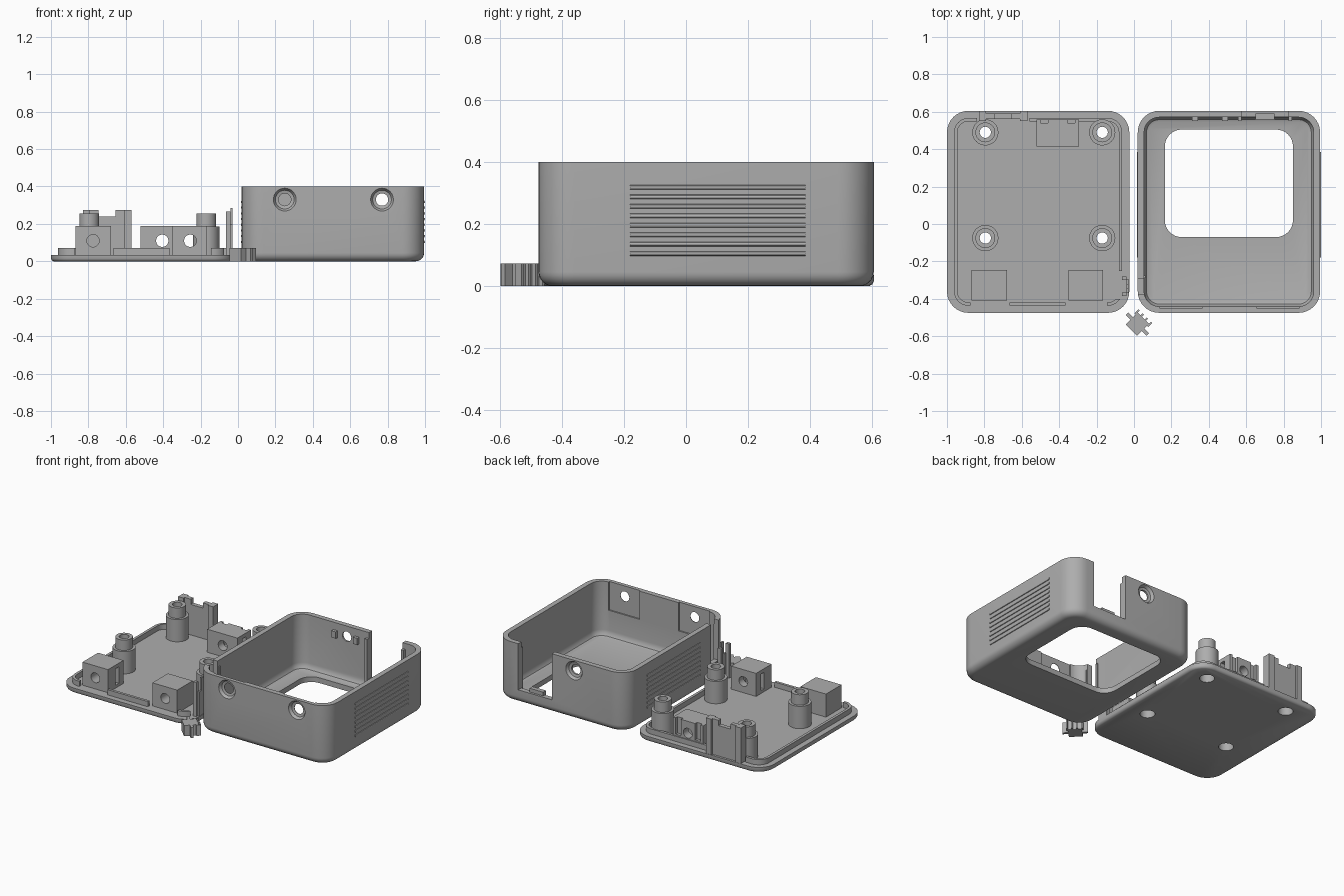
import bpy, bmesh, math
from mathutils import Matrix, Vector

if "Cube" in bpy.data.objects:
    bpy.data.objects.remove(bpy.data.objects["Cube"], do_unlink=True)

grey = bpy.data.materials.new("matte_grey")
grey.use_nodes = True
grey.diffuse_color = (0.42, 0.42, 0.42, 1)
grey.node_tree.nodes["Principled BSDF"].inputs["Base Color"].default_value = (0.42, 0.42, 0.42, 1)


def finish(name, bm):
    bmesh.ops.recalc_face_normals(bm, faces=bm.faces)
    mesh = bpy.data.meshes.new(name)
    bm.to_mesh(mesh)
    bm.free()
    ob = bpy.data.objects.new(name, mesh)
    mesh.materials.append(grey)
    bpy.context.collection.objects.link(ob)
    return ob


def add_box(bm, x, y, z):
    size = [b - a for a, b in (x, y, z)]
    mid = [(a + b) / 2 for a, b in (x, y, z)]
    bmesh.ops.create_cube(bm, size=1, matrix=Matrix.Translation(mid) @ Matrix.Diagonal((*size, 1)))


def box(name, x, y, z):
    bm = bmesh.new()
    add_box(bm, x, y, z)
    return finish(name, bm)


def rounded(x, y, r, z, inset=0, n=8):
    """Points of a rounded rectangle at height z, shrunk by inset."""
    x0, x1, y0, y1 = x[0] + inset, x[1] - inset, y[0] + inset, y[1] - inset
    r = max(r - inset, 0.01)
    corners = ((x1 - r, y1 - r), (x0 + r, y1 - r), (x0 + r, y0 + r), (x1 - r, y0 + r))
    return [Vector((cx + r * math.cos(a), cy + r * math.sin(a), z))
            for q, (cx, cy) in enumerate(corners)
            for a in [(q + i / n) * math.pi / 2 for i in range(n + 1)]]


def loft(name, rings, closed=False):
    """Skin a stack of rings, capped at both ends or joined into a loop."""
    bm = bmesh.new()
    loops = [[bm.verts.new(p) for p in ring] for ring in rings]
    pairs = list(zip(loops, loops[1:]))
    if closed:
        pairs.append((loops[-1], loops[0]))
    else:
        bm.faces.new(loops[0])
        bm.faces.new(loops[-1])
    for a, b in pairs:
        for i in range(len(a)):
            j = (i + 1) % len(a)
            bm.faces.new((a[i], a[j], b[j], b[i]))
    return finish(name, bm)


def circle(r, z, n=32):
    return [Vector((r * math.cos(t), r * math.sin(t), z))
            for t in [2 * math.pi * i / n for i in range(n)]]


def lathe(name, profile, at, closed=False, turn=0):
    """Turned part on z; turn tips its axis around x."""
    m = Matrix.Translation(at) @ Matrix.Rotation(turn, 4, 'X')
    return loft(name, [[m @ p for p in circle(r, z)] for r, z in profile], closed)


def cut(ob, *cutters):
    bpy.context.view_layer.objects.active = ob
    for c in cutters:
        mod = ob.modifiers.new("cut", 'BOOLEAN')
        mod.operation, mod.solver, mod.object = 'DIFFERENCE', 'EXACT', c
        bpy.ops.object.modifier_apply(modifier=mod.name)
        bpy.data.objects.remove(c, do_unlink=True)


def screw_hole(x, y, z, outward):
    """Countersunk hole through a wall; outward is -1 front, 1 back."""
    profile = [(0.033, -0.1), (0.033, -0.022), (0.05, -0.018), (0.061, 0), (0.061, 0.03)]
    return lathe("cutter", profile, (x, y, z), turn=-outward * math.pi / 2)


BACK, FRONT, R = 0.605, -0.475, 0.115
DEPTH = (FRONT, BACK)

# Open shell with rounded lower edge
SX = (0.02, 0.995)
section = [(0.035, 0.06), (0.04, 0.047), (0.055, 0.037), (0.075, 0.034), (0.4, 0.034), (0.4, 0)]
section += [(0.045 - 0.045 * math.sin(a), 0.045 - 0.045 * math.cos(a))
            for a in [i * math.pi / 12 for i in range(7)]]
shell = loft("shell", [rounded(SX, DEPTH, R, z, d) for z, d in section])

# Screen window
cut(shell, loft("cutter", [rounded((0.165, 0.85), (-0.07, 0.505), 0.09, z) for z in (-0.1, 0.1)]))

# Connector notch in the back wall and button notch in the left wall
cut(shell, box("cutter", (0.575, 0.825), (0.55, 0.7), (0.09, 0.5)),
    box("cutter", (-0.05, 0.07), (-0.375, -0.295), (0.13, 0.5)))

# Recessed pads and screw holes
for px in (0.25, 0.77):
    cut(shell, box("cutter", (px - 0.115, px + 0.115), (-0.45, -0.4), (0.21, 0.5)),
        screw_hole(px, FRONT, 0.33, -1))
cut(shell, screw_hole(0.41, BACK, 0.33, 1))

# Rails and nubs inside the shell
bm = bmesh.new()
for rx in (0.555, 0.825):
    add_box(bm, (rx, rx + 0.02), (0.552, 0.59), (0.05, 0.36))
add_box(bm, (0.65, 0.75), (0.56, 0.59), (0.08, 0.115))
for nx in (0.31, 0.47):
    add_box(bm, (nx, nx + 0.032), (0.55, 0.575), (0.305, 0.35))
for ry in (-0.395, -0.29):
    add_box(bm, (0.04, 0.062), (ry, ry + 0.015), (0.05, 0.36))
finish("shell_rails", bm)

# Raised side ribs
for side, sx in (("left", SX[1]), ("right", SX[0])):
    for i in range(8):
        z = 0.104 + i * 0.0305
        sign = 1 if side == "left" else -1
        half = [(0.007, 0), (0.005, 0.0035), (0, 0.005), (-0.005, 0.0035), (-0.007, 0)]
        half += [(-0.007, -0.004), (0.007, -0.004)]
        loft(f"{side}_rib", [[Vector((sx + sign * d, y, z + h)) for h, d in half]
                             for y in (-0.18, 0.385)])

# Base plate
BX = (-1.0, -0.025)
base = loft("base_plate", [rounded(BX, DEPTH, R, z, d)
                           for z, d in ((0, 0.014), (0.005, 0.005), (0.014, 0), (0.035, 0))])

# Locating lip with gaps
lip = loft("base_lip", [rounded(BX, DEPTH, R, z, d)
                        for z, d in ((0.03, 0.038), (0.07, 0.038), (0.07, 0.056), (0.03, 0.056))], True)
cut(lip, box("cutter", (-0.875, -0.665), (-0.5, -0.38), (0, 0.2)),
    box("cutter", (-0.365, -0.145), (-0.5, -0.38), (0, 0.2)),
    box("cutter", (-0.12, 0), (-0.4, -0.25), (0, 0.2)),
    box("cutter", (-0.84, -0.56), (0.5, 0.7), (0, 0.2)))

# Stepped screw posts, open through the plate
for px in (-0.795, -0.17):
    for py in (-0.075, 0.49):
        cut(base, lathe("cutter", [(0.046, -0.05), (0.046, 0.06)], (px, py, 0)))
        lathe("screw_post", [(0.046, 0.005), (0.046, 0.14), (0.03, 0.14), (0.03, 0.255),
                             (0.053, 0.255), (0.053, 0.185), (0.07, 0.185), (0.07, 0.03),
                             (0.0465, 0.03)], (px, py, 0), True)

# Front nut blocks with inward slots
for x0, x1, s0, s1 in ((-0.87, -0.68, -0.82, -0.6), (-0.35, -0.165, -0.45, -0.215)):
    block = box("nut_block", (x0, x1), (-0.41, -0.245), (0.03, 0.19))
    mid = -0.775 if x0 < -0.5 else -0.255
    through = -0.2 if x0 > -0.5 else -0.3
    cut(block, box("cutter", (s0, s1), (-0.33, -0.295), (0.055, 0.165)),
        lathe("cutter", [(0.033, 0), (0.033, 0.5 + through)], (mid, -0.45, 0.11), turn=-math.pi / 2))

# Rear nut block
block = box("rear_nut_block", (-0.52, -0.295), (0.415, 0.56), (0.03, 0.19))
cut(block, box("cutter", (-0.5, -0.46), (0.54, 0.6), (0.08, 0.25)),
    box("cutter", (-0.355, -0.315), (0.54, 0.6), (0.08, 0.25)),
    box("cutter", (-0.45, -0.25), (0.47, 0.505), (0.055, 0.165)),
    lathe("cutter", [(0.033, 0), (0.033, 0.4)], (-0.405, 0.35, 0.11), turn=-math.pi / 2))

# Connector panel that fills the shell notch
bm = bmesh.new()
add_box(bm, (-0.82, -0.58), (0.562, 0.59), (0.03, 0.24))
for x0, x1 in ((-0.82, -0.745), (-0.655, -0.58)):
    add_box(bm, (x0, x1), (0.562, 0.59), (0.2, 0.275))
for x0 in (-0.83, -0.61):
    add_box(bm, (x0, x0 + 0.04), (0.55, 0.603), (0.03, 0.275))
finish("connector_panel", bm)

# Button guide on the base
bm = bmesh.new()
for y0 in (-0.385, -0.3):
    add_box(bm, (-0.065, -0.04), (y0, y0 + 0.02), (0.03, 0.265))
add_box(bm, (-0.041, -0.029), (-0.37, -0.295), (0.03, 0.2))
add_box(bm, (-0.041, -0.029), (-0.345, -0.32), (0.2, 0.285))
finish("button_guide", bm)

# Loose button with side arms and grip ridges
bm = bmesh.new()
add_box(bm, (-0.043, 0.043), (-0.045, 0.03), (0, 0.072))
add_box(bm, (-0.078, 0.078), (-0.009, 0.009), (0, 0.072))
add_box(bm, (-0.052, 0.052), (0.03, 0.045), (0, 0.072))
for i in range(4):
    u = -0.052 + i * 0.0313
    add_box(bm, (u, u + 0.01), (0.044, 0.06), (0, 0.072))
bm.transform(Matrix.Translation((0.018, -0.535, 0)) @ Matrix.Rotation(-math.pi / 4, 4, 'Z'))
finish("loose_button", bm)

# Smooth curved walls, keep hard edges
for ob in bpy.data.objects:
    ob.select_set(ob.type == 'MESH')
bpy.context.view_layer.objects.active = shell
bpy.ops.object.shade_smooth_by_angle(angle=math.radians(32))
